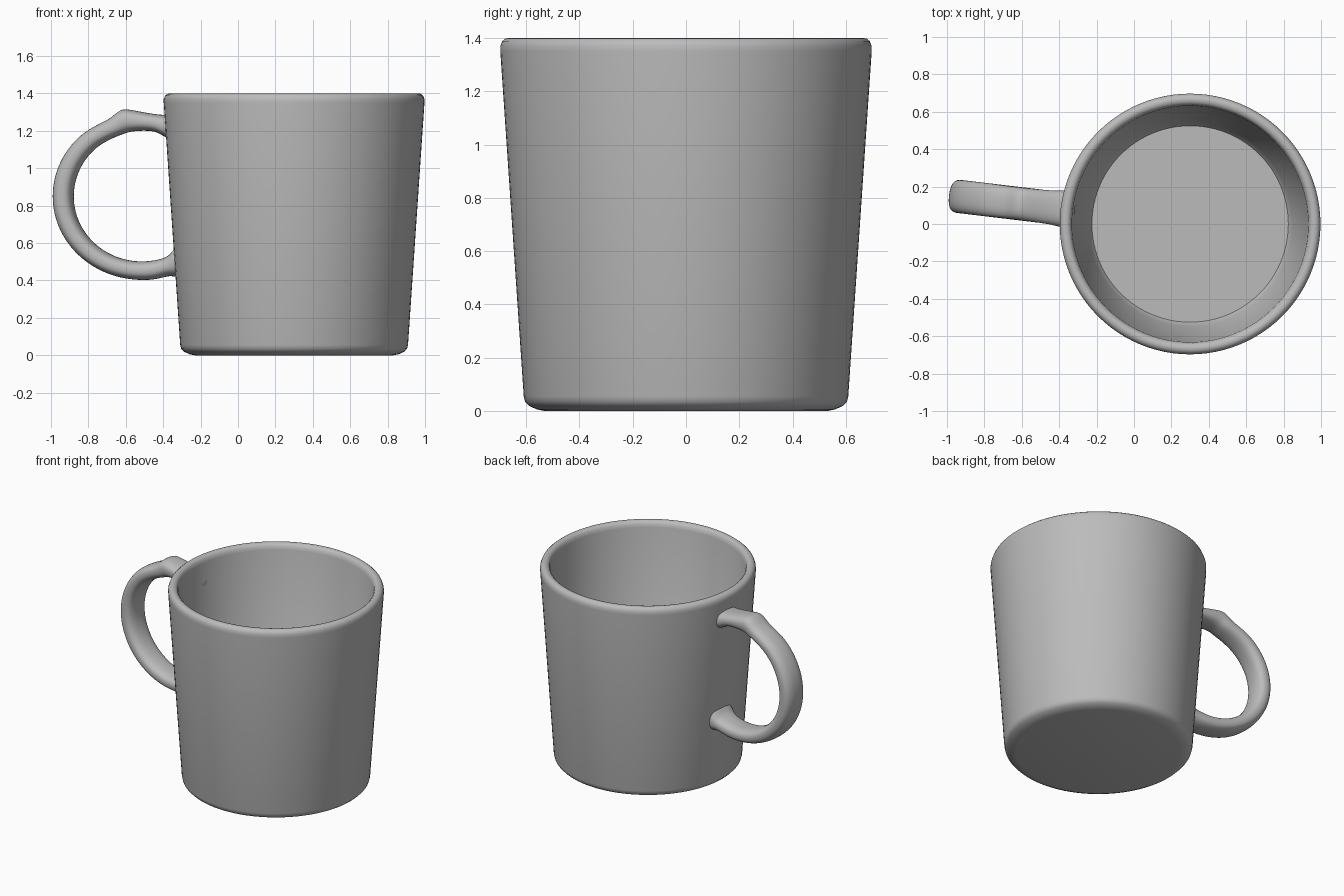
import bpy, bmesh, math
from mathutils import Vector

cube = bpy.data.objects.get("Cube")
if cube:
    bpy.data.objects.remove(cube, do_unlink=True)

glaze = bpy.data.materials.new("grey_glaze")
glaze.use_nodes = True
GREY = (0.5, 0.5, 0.5, 1)
glaze.diffuse_color = GREY
glaze.node_tree.nodes["Principled BSDF"].inputs["Base Color"].default_value = GREY

AXIS = Vector((0.3, 0, 0))      # centre line of the cup
SEGMENTS = 96


def loft(name, rings, close_caps=True):
    """Skin a list of equal-length closed rings and cap both ends."""
    bm = bmesh.new()
    loops = [[bm.verts.new(p) for p in ring] for ring in rings]
    for a, b in zip(loops, loops[1:]):
        for i in range(len(a)):
            j = (i + 1) % len(a)
            bm.faces.new((a[i], a[j], b[j], b[i]))
    if close_caps:
        bm.faces.new(loops[0])
        bm.faces.new(loops[-1])
    bmesh.ops.recalc_face_normals(bm, faces=bm.faces)
    mesh = bpy.data.meshes.new(name)
    bm.to_mesh(mesh)
    bm.free()
    mesh.materials.append(glaze)
    obj = bpy.data.objects.new(name, mesh)
    bpy.context.collection.objects.link(obj)
    return obj


def smooth(obj, degrees):
    bpy.ops.object.select_all(action="DESELECT")
    obj.select_set(True)
    bpy.context.view_layer.objects.active = obj
    bpy.ops.object.shade_smooth_by_angle(angle=math.radians(degrees))


# Cup: outer base, wall, rounded rim, inner wall and floor, as (radius, z)
profile = [(0.53, 0), (0.56, 0.006), (0.59, 0.02), (0.604, 0.035), (0.609, 0.055),
           (0.697, 1.35), (0.697, 1.37), (0.69, 1.388), (0.678, 1.398), (0.665, 1.4),
           (0.65, 1.397), (0.638, 1.385), (0.632, 1.36), (0.548, 0.115), (0.525, 0.08)]


def circle(radius, z):
    turn = math.tau / SEGMENTS
    return [AXIS + Vector((radius * math.cos(i * turn), radius * math.sin(i * turn), z))
            for i in range(SEGMENTS)]


cup = loft("cup", [circle(r, z) for r, z in profile])
smooth(cup, 35)

# Handle stations: outer edge, inner edge (distance from axis, z), half width
stations = [((0.618, 1.29), (0.615, 1.15), 0.1),
            ((0.69, 1.285), (0.69, 1.16), 0.1),
            ((0.725, 1.287), (0.735, 1.195), 0.092),
            ((0.80, 1.297), (0.80, 1.202), 0.09),
            ((0.89, 1.316), (0.87, 1.197), 0.088),
            ((0.935, 1.318), (0.90, 1.19), 0.088),
            ((0.985, 1.268), (0.94, 1.175), 0.088),
            ((1.04, 1.243), (0.985, 1.158), 0.088)]
for k in range(13):             # the round grip
    a = math.radians(50 - k * 140 / 12)
    c, s = math.cos(a), math.sin(a)
    stations.append(((0.82 + 0.482 * c, 0.85 + 0.45 * s),
                     (0.82 + 0.37 * c, 0.85 + 0.35 * s), 0.09))
stations += [((0.74, 0.405), (0.74, 0.508), 0.09),
             ((0.68, 0.425), (0.665, 0.53), 0.095),
             ((0.64, 0.42), (0.64, 0.585), 0.11),
             ((0.58, 0.41), (0.58, 0.6), 0.115)]

yaw = math.radians(173.2)       # the handle sits slightly off the side
radial = Vector((math.cos(yaw), math.sin(yaw), 0))
across = Vector((-radial.y, radial.x, 0))


def section(outer, inner, half_width, sides=20):
    top = AXIS + radial * outer[0] + Vector((0, 0, outer[1]))
    low = AXIS + radial * inner[0] + Vector((0, 0, inner[1]))
    mid, half = (top + low) / 2, (top - low) / 2
    ring = []
    for i in range(sides):      # slightly squared oval
        a = i * math.tau / sides
        c, s = math.cos(a), math.sin(a)
        u = math.copysign(abs(c) ** 0.8, c)
        v = math.copysign(abs(s) ** 0.8, s)
        ring.append(mid + half * u + across * half_width * v)
    return ring


handle = loft("handle", [section(*s) for s in stations])
smooth(handle, 60)
subdivision = handle.modifiers.new("soften", "SUBSURF")
subdivision.levels = subdivision.render_levels = 2
